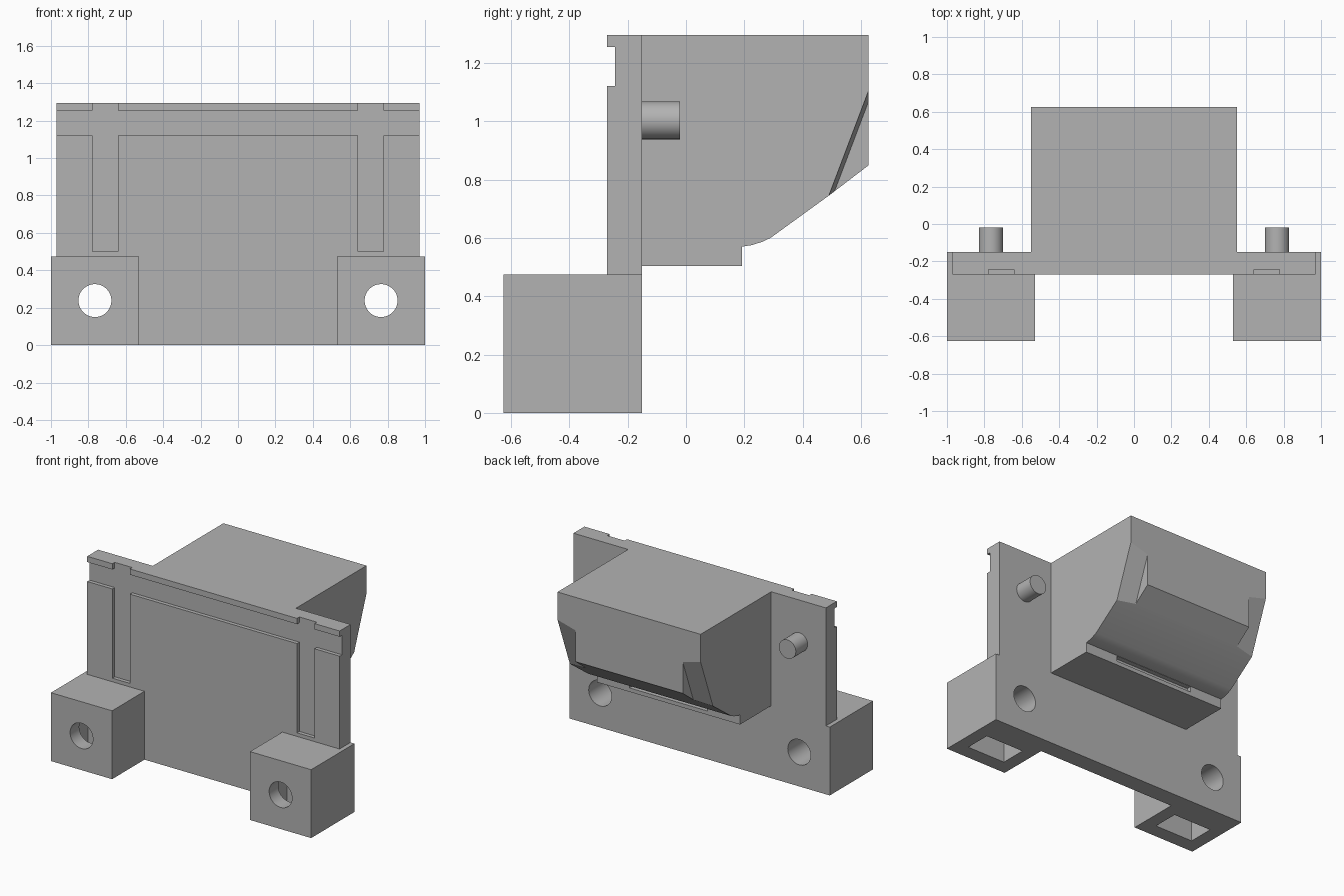
import bpy
import bmesh
import math

if "Cube" in bpy.data.objects:
    bpy.data.objects.remove(bpy.data.objects["Cube"], do_unlink=True)

# Single plain colour
grey = bpy.data.materials.new("plain_grey")
grey.use_nodes = True
colour = (0.45, 0.45, 0.45, 1)
grey.diffuse_color = colour
grey.node_tree.nodes["Principled BSDF"].inputs["Base Color"].default_value = colour


def finish(name, bm):
    bmesh.ops.recalc_face_normals(bm, faces=bm.faces)
    mesh = bpy.data.meshes.new(name)
    bm.to_mesh(mesh)
    bm.free()
    mesh.materials.append(grey)
    obj = bpy.data.objects.new(name, mesh)
    bpy.context.scene.collection.objects.link(obj)
    return obj


def loft(name, ring_a, ring_b):
    """Solid between two matching rings of points."""
    bm = bmesh.new()
    a = [bm.verts.new(p) for p in ring_a]
    b = [bm.verts.new(p) for p in ring_b]
    bm.faces.new(a)
    bm.faces.new(b[::-1])
    for i in range(len(a)):
        j = (i + 1) % len(a)
        bm.faces.new((a[i], b[i], b[j], a[j]))
    return finish(name, bm)


def box(name, x0, x1, y0, y1, z0, z1):
    ring = [(x0, z0), (x1, z0), (x1, z1), (x0, z1)]
    return loft(name, [(x, y0, z) for x, z in ring], [(x, y1, z) for x, z in ring])


def rod(name, x, z, radius, y0, y1, sides=48):
    turn = [2 * math.pi * i / sides for i in range(sides)]
    ring = [(x + radius * math.cos(t), z + radius * math.sin(t)) for t in turn]
    return loft(name, [(u, y0, w) for u, w in ring], [(u, y1, w) for u, w in ring])


def cut(target, cutters):
    """Subtract the cutters and delete them."""
    bpy.ops.object.select_all(action="DESELECT")
    bpy.context.view_layer.objects.active = target
    target.select_set(True)
    for cutter in cutters:
        cutter.hide_render = True
        mod = target.modifiers.new("cut", "BOOLEAN")
        mod.operation = "DIFFERENCE"
        mod.solver = "EXACT"
        mod.object = cutter
        bpy.ops.object.modifier_apply(modifier=mod.name)
        bpy.data.objects.remove(cutter, do_unlink=True)


def smooth(obj):
    bpy.ops.object.select_all(action="DESELECT")
    bpy.context.view_layer.objects.active = obj
    obj.select_set(True)
    bpy.ops.object.shade_smooth_by_angle(angle=math.radians(20))


FRONT, BACK = -0.27, -0.15
TOP, STEP = 1.295, 0.475
INNER = 0.53

# Back plate, narrower below where the blocks sit
half = [(INNER, 0), (INNER, STEP), (0.97, STEP), (0.97, TOP)]
outline = half + [(-x, z) for x, z in reversed(half)]
plate = loft("back_plate", [(x, FRONT, z) for x, z in outline],
             [(x, BACK, z) for x, z in outline])

# Shallow grooves in the front of the plate
groove_y = (-0.4, -0.244)
cut(plate, [box("groove", -1.2, 1.2, *groove_y, 1.12, 1.255),
            box("groove", 0.642, 0.777, *groove_y, 0.5, 1.5),
            box("groove", -0.777, -0.642, *groove_y, 0.5, 1.5)])

# Hood with a curved and sloping underside
profile = [(BACK, 0.503), (0.192, 0.503), (0.192, 0.57), (0.225, 0.575),
           (0.26, 0.586), (0.29, 0.6), (0.49, 0.745), (0.625, 0.848),
           (0.625, TOP), (BACK, TOP)]
hood = loft("hood", [(-0.55, y, z) for y, z in profile],
            [(0.55, y, z) for y, z in profile])

# Slanted notches in the lower rear corners, and a shallow recess in the lip
notch = [(0.449, 0.64), (0.70, 1.303), (0.9, 1.303), (0.9, 0.64)]
cutters = [loft("notch", [(s * 0.413, y + 0.015, z) for y, z in notch],
                [(s * 0.56, y, z) for y, z in notch]) for s in (-1, 1)]
cutters.append(box("lip_recess", -0.3, 0.3, 0.16, 0.3, 0.53, 0.568))
cut(hood, cutters)
smooth(hood)

for side, s in (("left", 1), ("right", -1)):
    # Mounting block with a bolt hole and a nut pocket open below
    x0, x1 = sorted((s * INNER, s * 1.0))
    block = box(side + "_mounting_block", x0, x1, -0.625, BACK, 0, STEP)
    p0, p1 = sorted((s * 0.62, s * 0.91))
    cut(block, [rod("bolt_hole", s * 0.765, 0.238, 0.088, -0.8, 0.1),
                box("nut_pocket", p0, p1, -0.525, -0.345, -0.1, 0.385)])
    smooth(block)
    # Locating pin
    smooth(rod(side + "_locating_pin", s * 0.765, 1.003, 0.065, BACK - 0.01, -0.02))
